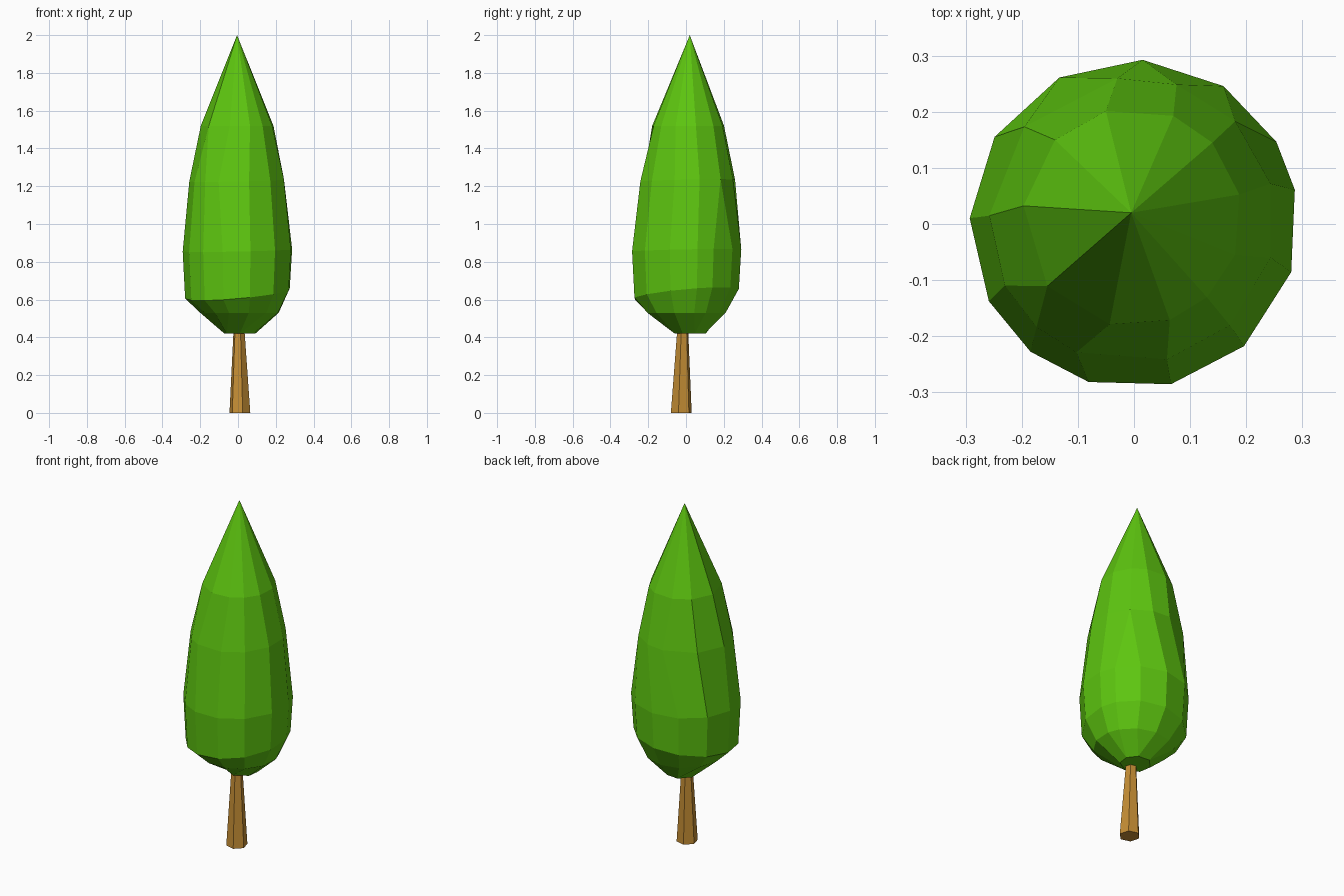
import bpy
import bmesh
from math import cos, sin, radians

default_cube = bpy.data.objects.get("Cube")
if default_cube:
    bpy.data.objects.remove(default_cube, do_unlink=True)


def make_material(name, colour):
    material = bpy.data.materials.new(name)
    material.use_nodes = True
    material.diffuse_color = colour
    shader = material.node_tree.nodes["Principled BSDF"]
    shader.inputs["Base Color"].default_value = colour
    shader.inputs["Roughness"].default_value = 1
    return material


def add_ring(bm, angles, radius, height, centre, tilt=0):
    """Add a loop of vertices; tilt raises it towards the back left."""
    ring = []
    for angle in angles:
        x = centre[0] + radius * cos(radians(angle))
        y = centre[1] + radius * sin(radians(angle))
        ring.append(bm.verts.new((x, y, height + tilt * (x + y))))
    return ring


def bridge(bm, lower, upper):
    """Join two loops with a band of quads."""
    count = len(lower)
    for i in range(count):
        j = (i + 1) % count
        bm.faces.new((lower[i], lower[j], upper[j], upper[i]))


def finish(bm, name, material):
    # Columns that share an angle merge, giving fewer sides there
    bmesh.ops.remove_doubles(bm, verts=bm.verts[:], dist=0.0005)
    bmesh.ops.recalc_face_normals(bm, faces=bm.faces[:])
    mesh = bpy.data.meshes.new(name)
    bm.to_mesh(mesh)
    bm.free()
    mesh.materials.append(material)
    obj = bpy.data.objects.new(name, mesh)
    bpy.context.scene.collection.objects.link(obj)
    return obj


leaf_green = make_material("leaf green", (0.11, 0.56, 0.005, 1))
bark_brown = make_material("bark brown", (0.56, 0.27, 0.035, 1))

# Irregular column directions for the base, belly, shoulder and neck of the crown
base = [-30, 15, 15, 60, 60, 110, 110, 165, 165, 215, 215, 270, 270]
belly = [-17, 12, 30, 57, 87, 117, 148, 178, 208, 231, 254, 283, 312]
shoulder = [-15, 15, 44, 44, 72, 96, 139, 178, 207, 228, 247, 284, 313]
neck = [-20, 12, 43, 43, 68, 104, 135, 174, 219, 219, 258, 290, 313]

# Crown: faceted loops closing to a point
crown = bmesh.new()
loops = [
    add_ring(crown, base, 0.085, 0.42, (0.01, 0.025)),
    add_ring(crown, belly, 0.21, 0.53, (0.01, 0)),
    add_ring(crown, belly, 0.28, 0.63, (0, 0), tilt=0.09),
    add_ring(crown, belly, 0.293, 0.86, (0, 0), tilt=0.02),
    add_ring(crown, shoulder, 0.255, 1.23, (-0.003, 0.006), tilt=0.02),
    add_ring(crown, neck, 0.195, 1.52, (-0.003, 0.012)),
]
for lower, upper in zip(loops, loops[1:]):
    bridge(crown, lower, upper)
crown.faces.new(loops[0])
tip = crown.verts.new((-0.005, 0.02, 2))
for i, vert in enumerate(loops[-1]):
    crown.faces.new((loops[-1][i - 1], vert, tip))
finish(crown, "crown", leaf_green)

# Trunk: tapered hexagonal post reaching into the crown
trunk = bmesh.new()
hexagon = [60 * i - 15 for i in range(6)]
foot = add_ring(trunk, hexagon, 0.057, 0, (0.01, -0.025))
top = add_ring(trunk, hexagon, 0.028, 0.47, (0.005, -0.017))
bridge(trunk, foot, top)
trunk.faces.new(foot)
trunk.faces.new(top)
finish(trunk, "trunk", bark_brown)
